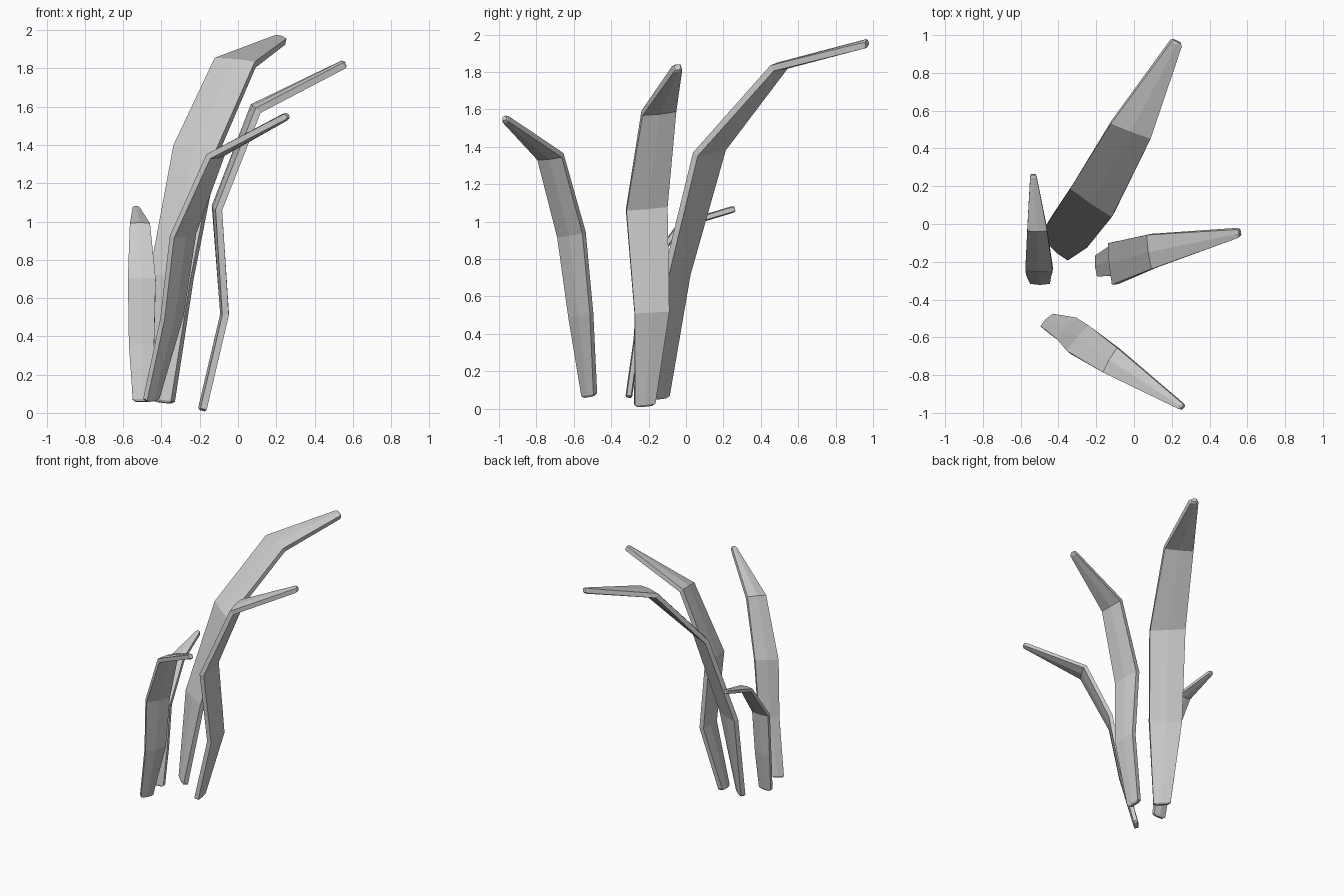
import bpy
import bmesh
from mathutils import Vector

if "Cube" in bpy.data.objects:
    bpy.data.objects.remove(bpy.data.objects["Cube"])


def blade(name, edges, thick, bulge=0.006):
    """Loft a flat, creased strip through pairs of left/right edge points."""
    pairs = [(Vector(e[:3]), Vector(e[3:])) for e in edges]
    mids = [(l + r) / 2 for l, r in pairs]
    last = len(pairs) - 1
    rings = []
    for i, (l, r) in enumerate(pairs):
        before = (mids[i] - mids[max(i - 1, 0)]).normalized()
        after = (mids[min(i + 1, last)] - mids[i]).normalized()
        tangent = (before + after).normalized()
        normal = tangent.cross(r - l).normalized()
        half = thick / 2
        if 0 < i < last:
            half /= max(tangent.dot(before), 0.5)
        n, m = normal * half, normal * (half + bulge)
        ring = [l + n, mids[i] + m, r + n, r - n, mids[i] - m, l - n]
        # chamfered ends
        if i in (0, last):
            out = tangent * (0.012 if i else -0.012)
            small = [mids[i] + (p - mids[i]) * 0.68 + out for p in ring]
            rings += [ring, small] if i else [small, ring]
        else:
            rings.append(ring)

    bm = bmesh.new()
    loops = [[bm.verts.new(p) for p in ring] for ring in rings]
    for a, b in zip(loops, loops[1:]):
        for k in range(6):
            j = (k + 1) % 6
            bm.faces.new((a[k], a[j], b[j], b[k]))
    bm.faces.new(loops[0])
    bm.faces.new(loops[-1])
    bmesh.ops.recalc_face_normals(bm, faces=bm.faces)
    mesh = bpy.data.meshes.new(name)
    bm.to_mesh(mesh)
    bm.free()
    bpy.context.collection.objects.link(bpy.data.objects.new(name, mesh))


# tallest blade, leaning to the back right
blade("grass_blade_tall", [
    (-0.44, -0.10, 0.07, -0.34, -0.18, 0.06),
    (-0.455, 0.01, 0.72, -0.24, -0.11, 0.70),
    (-0.33, 0.20, 1.39, -0.11, 0.05, 1.36),
    (-0.12, 0.54, 1.84, 0.09, 0.46, 1.82),
    (0.195, 0.97, 1.96, 0.25, 0.945, 1.94)], 0.034)

# right blade, bending towards +x
blade("grass_blade_right", [
    (-0.19, -0.165, 0.03, -0.18, -0.275, 0.02),
    (-0.075, -0.09, 0.52, -0.065, -0.275, 0.51),
    (-0.12, -0.10, 1.08, -0.10, -0.32, 1.06),
    (0.08, -0.055, 1.60, 0.105, -0.235, 1.58),
    (0.545, -0.025, 1.825, 0.555, -0.07, 1.815)], 0.034)

# front blade, leaning to the front right
blade("grass_blade_front", [
    (-0.485, -0.55, 0.07, -0.42, -0.485, 0.08),
    (-0.395, -0.62, 0.49, -0.295, -0.505, 0.51),
    (-0.345, -0.68, 0.92, -0.23, -0.545, 0.94),
    (-0.155, -0.79, 1.34, -0.08, -0.66, 1.355),
    (0.24, -0.98, 1.545, 0.26, -0.95, 1.55)], 0.03)

# short blade on the left, leaning back
blade("grass_blade_short", [
    (-0.55, -0.305, 0.07, -0.445, -0.305, 0.07),
    (-0.57, -0.262, 0.36, -0.438, -0.265, 0.36),
    (-0.575, -0.235, 0.70, -0.43, -0.24, 0.70),
    (-0.565, -0.03, 0.98, -0.46, -0.03, 0.98),
    (-0.55, 0.25, 1.065, -0.515, 0.25, 1.065)], 0.024)
